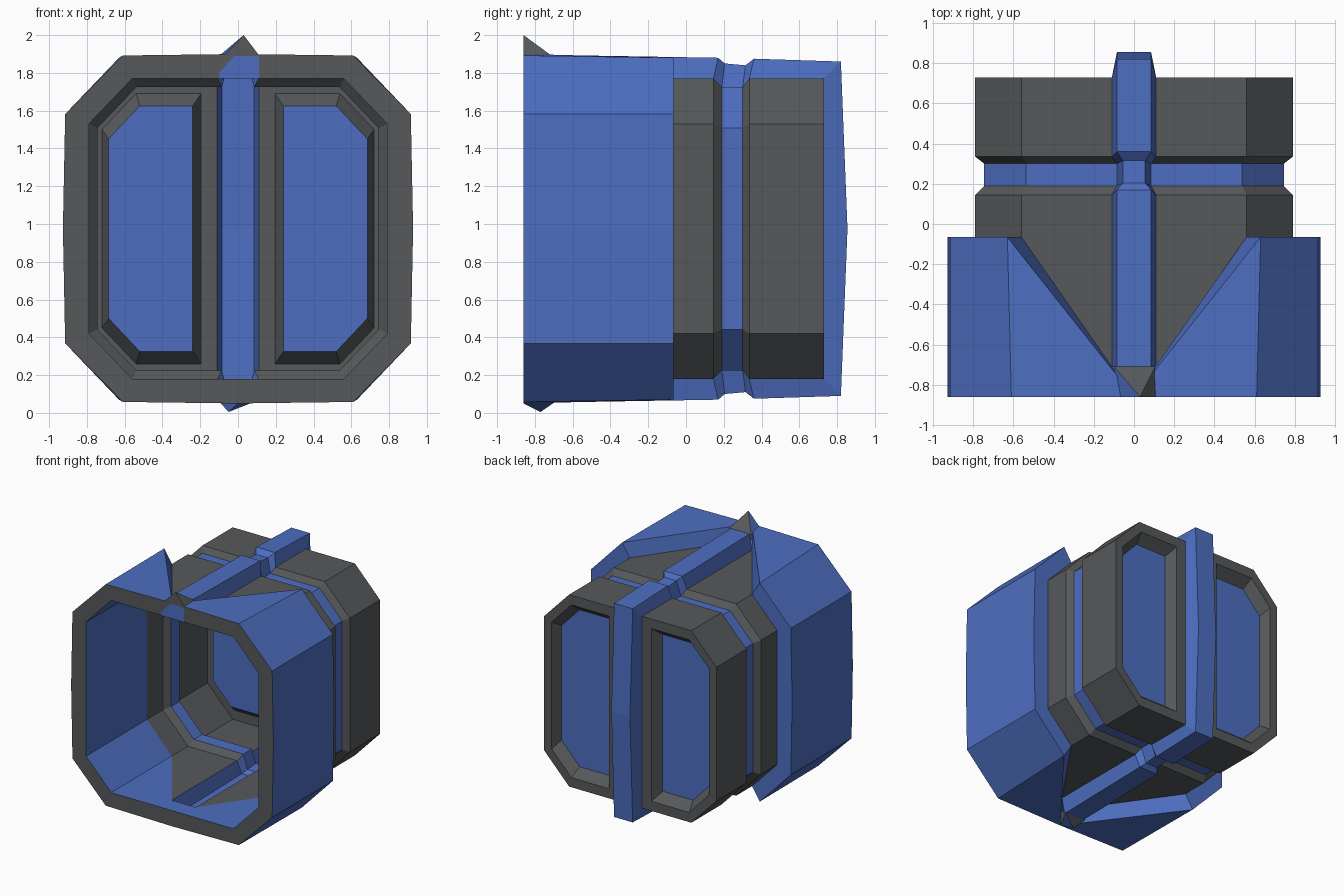
import bpy, bmesh
from mathutils import Vector

cube = bpy.data.objects.get("Cube")
if cube:
    bpy.data.objects.remove(cube, do_unlink=True)


def material(name, rgb):
    m = bpy.data.materials.new(name)
    m.use_nodes = True
    m.diffuse_color = (*rgb, 1)
    m.node_tree.nodes["Principled BSDF"].inputs["Base Color"].default_value = (*rgb, 1)
    return m


MATS = [material("dark grey", (0.092, 0.098, 0.102)), material("blue", (0.075, 0.155, 0.53))]
GREY, BLUE = 0, 1
MID = 0.975                      # height of the horizontal mirror plane


def build(name, faces, flip_x=True, flip_z=True):
    """Make flat faces (colour, points) and mirror them; z is measured from MID."""
    bm = bmesh.new()
    for sx in ((1, -1) if flip_x else (1,)):
        for sz in ((1, -1) if flip_z else (1,)):
            for colour, pts in faces:
                vs = [bm.verts.new((x * sx, y, z * sz + MID)) for x, y, z in pts]
                bm.faces.new(vs if sx * sz > 0 else vs[::-1]).material_index = colour
    bmesh.ops.remove_doubles(bm, verts=bm.verts, dist=0.0005)
    bmesh.ops.recalc_face_normals(bm, faces=bm.faces)
    me = bpy.data.meshes.new(name)
    bm.to_mesh(me)
    bm.free()
    for m in MATS:
        me.materials.append(m)
    ob = bpy.data.objects.new(name, me)
    bpy.context.scene.collection.objects.link(ob)
    return ob


def loft(rings, colours):
    """Quads between successive rings of points."""
    return [(c, [a[i], a[i + 1], b[i + 1], b[i]])
            for a, b, c in zip(rings, rings[1:], colours) for i in range(len(a) - 1)]


FRONT, STEP, BACK = -0.86, -0.065, 0.73
NOSE = -0.71                     # front end of the spine


# Body: open shell with a blue groove and a slot for the spine
def section(y, inset=0.0, slot=0.11):
    return [(slot, y, 0.795 - inset), (0.56 - inset / 2, y, 0.795 - inset),
            (0.79 - inset, y, 0.555 - inset / 2), (0.79 - inset, y, 0)]


body = loft([section(STEP), section(0.145), section(0.19, 0.045, 0.085),
             section(0.30, 0.045, 0.085), section(0.335), section(BACK)],
            [GREY, GREY, BLUE, GREY, GREY])
body.append((GREY, [(0.11, STEP, 0.795), (0.56, STEP, 0.795), (0.11, NOSE, 0.795)]))
build("body_shell", body)


# Back plates with recessed windows
def outline(x0, x1, top, cut_x, cut_z, y):
    pts = [(x0, y, top), (x1 - cut_x, y, top), (x1, y, top - cut_z)]
    pts += [(x, y, -z) for x, y, z in reversed(pts)]
    return pts


edge = outline(0.11, 0.79, 0.795, 0.23, 0.24, BACK)
frame = outline(0.195, 0.72, 0.715, 0.18, 0.19, BACK)
pane = outline(0.24, 0.685, 0.65, 0.165, 0.175, BACK - 0.08)
rings = [r + r[:1] for r in (edge, frame, pane)]
build("back_windows", loft(rings, [GREY, GREY]) + [(BLUE, pane)], flip_z=False)

# Collar: outer skin, inner wall, front rim and the V notches
outer_front = [(0, FRONT, 0.925), (0.61, FRONT, 0.917), (0.915, FRONT, 0.607), (0.927, FRONT, 0)]
outer_back = [(0.63, STEP, 0.905), (0.915, STEP, 0.607), (0.927, STEP, 0)]
inner_front = section(FRONT, slot=0)
inner_back = section(STEP)[1:]
tip = (0.11, NOSE, 0.795)
collar = loft([outer_front[1:], outer_back, inner_back, inner_front[1:]], [BLUE] * 3)
collar += loft([outer_front, inner_front], [GREY])
collar += [
    (BLUE, [outer_front[0], outer_front[1], outer_back[0]]),
    (BLUE, [outer_front[0], outer_back[0], inner_back[0], tip]),
    (BLUE, [(0.11, FRONT, 0.795), inner_front[1], inner_back[0], tip]),
    (BLUE, [(0, FRONT, 0.795), (0.11, FRONT, 0.795), tip, (0, NOSE, 0.795)]),
]
build("front_collar", collar)

# Spine: hollow rib over the top, down the back and under the bottom
crest = [(NOSE, 0.92, 0.085), (0.17, 0.905, 0.085), (0.205, 0.875, 0.055), (0.315, 0.865, 0.055),
         (0.36, 0.90, 0.085), (0.82, 0.885, 0.085), (0.855, 0, 0.085)]
foot = [(NOSE, 0.795, 0.11), (0.145, 0.795, 0.11), (0.19, 0.75, 0.085), (0.30, 0.75, 0.085),
        (0.335, 0.795, 0.11), (BACK, 0.795, 0.11), (BACK, 0, 0.11)]
ribs = [[(fw, fy, fz), (cw, cy, cz), (-cw, cy, cz), (-fw, fy, fz)]
        for (cy, cz, cw), (fy, fz, fw) in zip(crest, foot)]
build("spine", loft(ribs, [BLUE] * len(ribs)) + [(BLUE, ribs[0])], flip_x=False)


# Small points at the front ends of the spine
def spike(name, base, peak, colours):
    sides = [(c, [a, b, peak]) for a, b, c in zip(base, base[1:] + base[:1], colours)]
    build(name, sides + [(GREY, base)], False, False)


spike("top_point", [(-0.1, NOSE, 0.915), (0.105, NOSE, 0.915), (0.11, FRONT, 0.92), (-0.07, FRONT, 0.92)],
      (0.03, FRONT, 1.025), [GREY, GREY, GREY, BLUE])
spike("bottom_point", [(-0.1, -0.69, -0.915), (0.09, -0.69, -0.915), (0, FRONT, -0.925)],
      (-0.05, -0.77, -0.97), [GREY, BLUE, BLUE])

# Blue inlay on the rim below the top point
y = FRONT - 0.003
build("rim_inlay", [(BLUE, [(-0.1, y, 0.795), (0.11, y, 0.795), (0.11, y, 0.915),
                            (-0.02, y, 0.915), (-0.1, y, 0.825)])], False, False)
